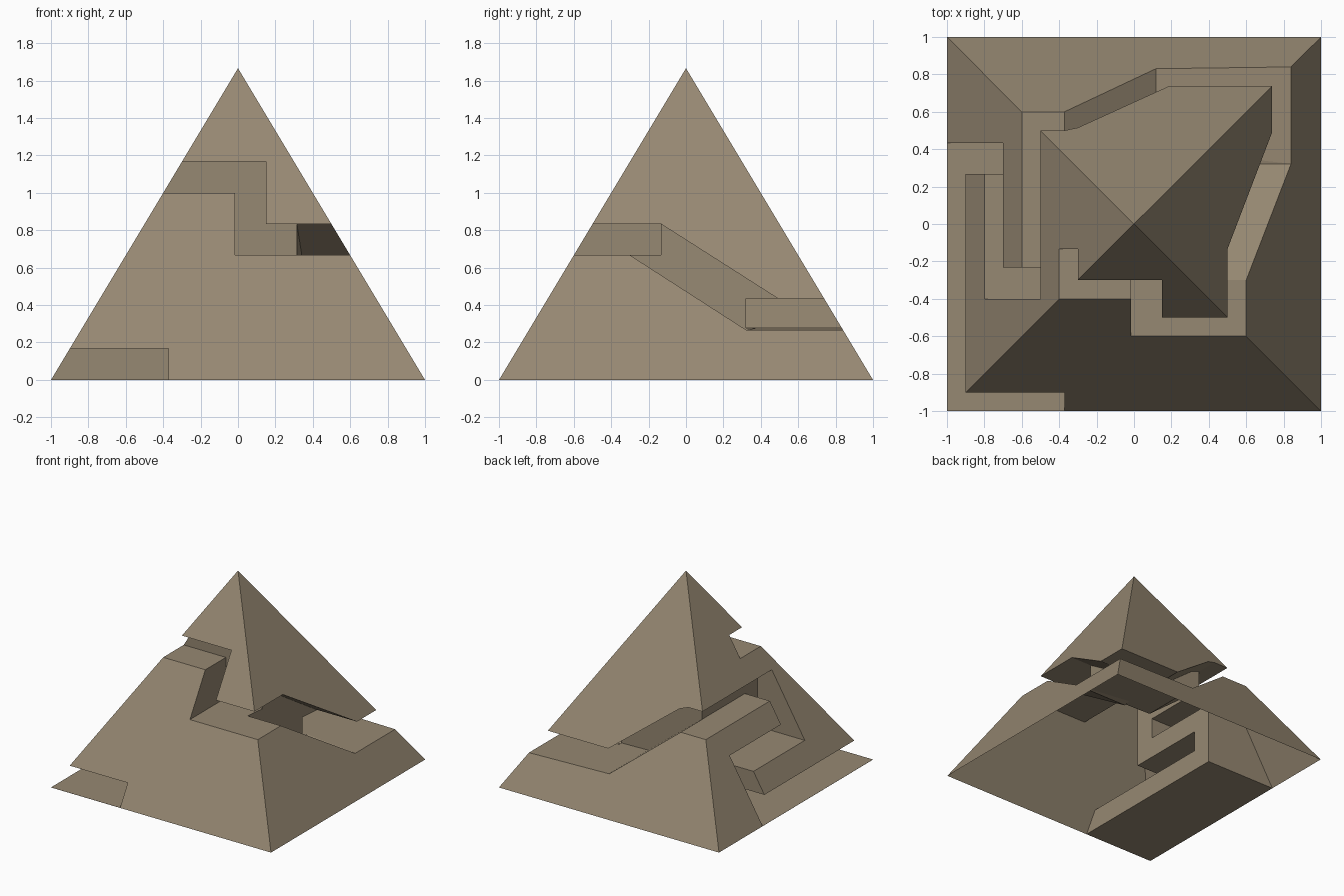
import bpy, bmesh

if "Cube" in bpy.data.objects:
    bpy.data.objects.remove(bpy.data.objects["Cube"])

stone = bpy.data.materials.new("sandstone")
stone.diffuse_color = (0.305, 0.246, 0.168, 1)
stone.use_nodes = True
stone.node_tree.nodes["Principled BSDF"].inputs["Base Color"].default_value = stone.diffuse_color


def make_object(name, verts, faces):
    mesh = bpy.data.meshes.new(name)
    bm = bmesh.new()
    vs = [bm.verts.new(v) for v in verts]
    for f in faces:
        bm.faces.new([vs[i] for i in f])
    bmesh.ops.recalc_face_normals(bm, faces=bm.faces)
    bm.to_mesh(mesh)
    bm.free()
    mesh.materials.append(stone)
    ob = bpy.data.objects.new(name, mesh)
    bpy.context.collection.objects.link(ob)
    return ob


def channel(name, profile, axis, near, far):
    """Prism from a side profile; near and far give depth along the axis."""
    n = len(profile)
    verts = []
    for depth in (near, far):
        for a, z in profile:
            d = depth(a) if callable(depth) else depth
            verts.append((d, a, z) if axis == "X" else (a, d, z))
    faces = [range(n), range(2 * n - 1, n - 1, -1)]
    faces += [(i, (i + 1) % n, n + (i + 1) % n, n + i) for i in range(n)]
    return make_object(name, verts, faces)


# Pyramid, continued a little below the ground so the open base can be trimmed
H, LOW = 5 / 3, -0.02
r = 1 - LOW * 0.6
pyramid = make_object(
    "pyramid",
    [(-r, -r, LOW), (r, -r, LOW), (r, r, LOW), (-r, r, LOW), (0, 0, H)],
    [(3, 2, 1, 0), (0, 1, 4), (1, 2, 4), (2, 3, 4), (3, 0, 4)])

# Path channels cut into the four sides
cutters = [
    channel("front_channel", [
        (-1.1, 1.167), (0.15, 1.167), (0.15, 0.833), (1.1, 0.833),
        (1.1, 0.667), (-0.017, 0.667), (-0.017, 1.0), (-1.1, 1.0)],
        "Y", -1.1, -0.133),
    channel("left_channel", [
        (1.1, 0.833), (-0.4, 0.833), (-0.4, 0.333), (0.267, 0.333),
        (0.267, 0.167), (-1.1, 0.167), (-1.1, 0), (0.433, 0),
        (0.433, 0.5), (-0.233, 0.5), (-0.233, 0.667), (1.1, 0.667)],
        "X", -1.1, -0.372),
    channel("back_channel", [
        (1.1, 0.267), (0.84, 0.267), (0.117, 0.283), (-0.372, 0.667),
        (-0.45, 0.7), (-0.45, 0.8), (-0.372, 0.833), (-0.3, 0.808),
        (0.19, 0.436), (1.1, 0.436)],
        "Y", 1.1, 0.322),
    channel("right_ramp", [
        (-0.3, 0.667), (-0.3, 0.8), (-0.133, 0.833),
        (0.49, 0.436), (0.49, 0.3), (0.322, 0.267)],
        "X", 1.1, lambda y: 0.315 + 0.1 * (y + 0.133)),
]
for c in cutters:
    c.hide_render = True
    m = pyramid.modifiers.new(c.name, "BOOLEAN")
    m.operation, m.solver, m.object = "DIFFERENCE", "EXACT", c

# Apply the cuts, then trim away the base to leave an open shell
deps = bpy.context.evaluated_depsgraph_get()
bm = bmesh.new()
bm.from_object(pyramid, deps)
bmesh.ops.bisect_plane(
    bm, geom=bm.verts[:] + bm.edges[:] + bm.faces[:], dist=1e-6,
    plane_co=(0, 0, -0.0005), plane_no=(0, 0, 1), clear_inner=True)
pyramid.modifiers.clear()
bm.to_mesh(pyramid.data)
bm.free()
for c in cutters:
    bpy.data.objects.remove(c)
